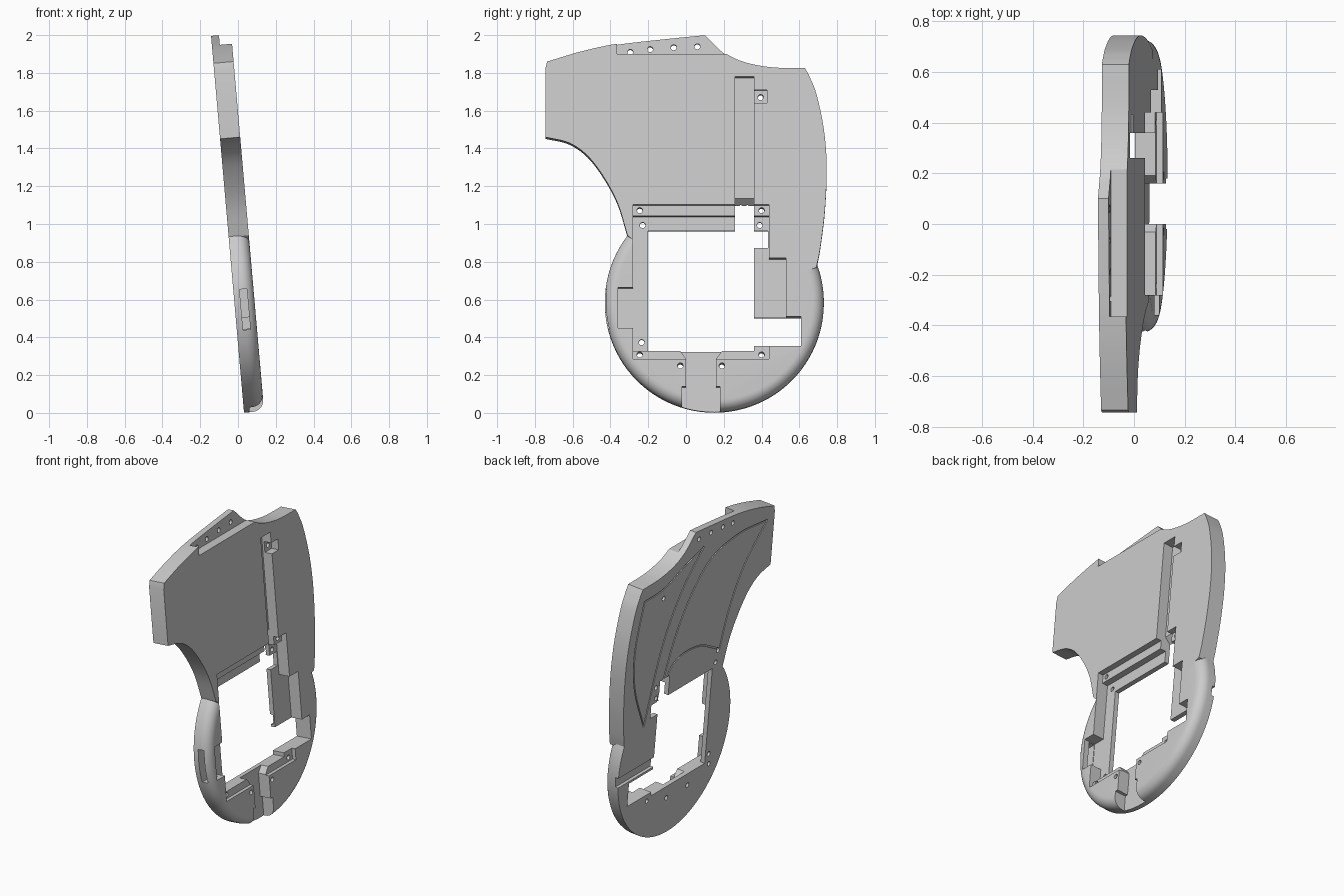
import bpy, bmesh, math
from mathutils import Vector

if "Cube" in bpy.data.objects:
    bpy.data.objects.remove(bpy.data.objects["Cube"])

T = 0.107                                   # plate thickness
S, C = math.sin(math.radians(5)), math.cos(math.radians(5))

grey = bpy.data.materials.new("light_grey")
grey.diffuse_color = (0.6, 0.6, 0.6, 1)
grey.use_nodes = True
grey.node_tree.nodes["Principled BSDF"].inputs["Base Color"].default_value = grey.diffuse_color


def make_object(name, bm):
    bmesh.ops.recalc_face_normals(bm, faces=bm.faces)
    me = bpy.data.meshes.new(name)
    bm.to_mesh(me)
    bm.free()
    ob = bpy.data.objects.new(name, me)
    bpy.context.collection.objects.link(ob)
    return ob


def prism(name, pts, lo, hi, axis="x"):
    """Extrude (y, z) points along x, or (x, z) points along y."""
    bm = bmesh.new()
    put = (lambda p, d: (d, p[0], p[1])) if axis == "x" else (lambda p, d: (p[0], d, p[1]))
    a = [bm.verts.new(put(p, lo)) for p in pts]
    b = [bm.verts.new(put(p, hi)) for p in pts]
    bm.faces.new(a)
    bm.faces.new(b[::-1])
    for i in range(len(pts)):
        j = (i + 1) % len(pts)
        bm.faces.new((a[i], b[i], b[j], a[j]))
    return make_object(name, bm)


def boolean(target, tool, op):
    mod = target.modifiers.new("bool", "BOOLEAN")
    mod.operation, mod.solver, mod.object = op, "EXACT", tool
    dg = bpy.context.evaluated_depsgraph_get()
    me = bpy.data.meshes.new_from_object(target.evaluated_get(dg))
    target.modifiers.clear()
    target.data = me
    bpy.data.objects.remove(tool)


def rect(y0, y1, z0, z1):
    return [(y0, z0), (y1, z0), (y1, z1), (y0, z1)]


def circle(y, z, r, n=16):
    return [(y + r * math.cos(2 * math.pi * i / n), z + r * math.sin(2 * math.pi * i / n)) for i in range(n)]


def spline(pts, n=6):
    """Smooth curve through the points."""
    p = [Vector(q) for q in pts]
    p = [2 * p[0] - p[1]] + p + [2 * p[-1] - p[-2]]
    out = []
    for a, b, c, d in zip(p, p[1:], p[2:], p[3:]):
        for k in range(n):
            t = k / n
            out.append(0.5 * (2 * b + (c - a) * t + (2 * a - 5 * b + 4 * c - d) * t * t
                              + (3 * b - a - 3 * c + d) * t ** 3))
    return [tuple(q) for q in out] + [tuple(pts[-1])]


def cut(pts, lo=-0.05, hi=0.2, axis="x"):
    boolean(body, prism("cutter", pts, lo, hi, axis), "DIFFERENCE")


# upper wing plate
outline = spline([(-0.745, 1.46), (-0.745, 1.82)], 1)
outline += spline([(-0.735, 1.86), (-0.55, 1.915), (-0.36, 1.955), (-0.1, 1.985), (0.1, 2.005)])
outline += spline([(0.14, 1.965), (0.2, 1.91), (0.3, 1.86), (0.45, 1.83), (0.63, 1.825)])
outline += spline([(0.65, 1.79), (0.69, 1.69), (0.73, 1.5), (0.745, 1.3), (0.735, 1.07), (0.71, 0.87), (0.69, 0.77)])
outline += [(0.6, 0.74), (-0.2, 0.85)]
outline += spline([(-0.31, 0.94), (-0.36, 1.105), (-0.43, 1.24), (-0.52, 1.36), (-0.62, 1.43)]
                  + [(-0.745, 1.46)])[:-1]
body = prism("wing_plate", outline, 0, T)

# round lower body with a rolled front edge
R, F, N = 0.58, 0.06, 96
profile = [(0, R)] + [(T - F + F * math.sin(a), R - F + F * math.cos(a))
                      for a in (math.pi / 2 * k / 7 for k in range(8))]
bm = bmesh.new()
rings = [[bm.verts.new((w, y, z)) for y, z in circle(0.15, 0.59, r, N)] for w, r in profile]
for a, b in zip(rings, rings[1:]):
    for i in range(N):
        j = (i + 1) % N
        bm.faces.new((a[i], a[j], b[j], b[i]))
bm.faces.new(rings[0])
bm.faces.new(rings[-1])
boolean(body, make_object("round_body", bm), "UNION")

# top ledge
cut(rect(-0.365, 0.3, 1.9, 2.1), 0.042)
# stepped frame around the window
cut(rect(-0.28, 0.44, 1.045, 1.102), 0.07)
cut(rect(-0.28, 0.44, 0.285, 0.36), 0.082)
cut(rect(-0.28, 0.36, 0.33, 1.045), 0.03)
cut(rect(0.355, 0.44, 0.82, 1.045), 0.03)
# side pockets and outer side slot
cut(rect(-0.36, -0.27, 0.45, 0.665), 0.03)
cut(rect(0.355, 0.53, 0.505, 0.82), 0.03)
cut(rect(-0.6, -0.3, 0.445, 0.66), 0.033, 0.072)
# long vertical slot with sloped lower end, and small screw pocket
cut(rect(0.26, 0.36, 1.14, 1.78), 0.04)
cut([(0.041, 1.142), (-0.01, 1.095), (0.2, 1.095), (0.2, 1.142)], 0.26, 0.36, "y")
cut(rect(0.355, 0.43, 1.64, 1.71), 0.055)
# window openings
cut(rect(-0.2, 0.36, 0.33, 0.97))
cut(rect(0.26, 0.36, 0.96, 1.1))
cut(rect(0.35, 0.435, 0.88, 0.97))
cut(rect(0.35, 0.61, 0.355, 0.51))
# bottom channel
cut([(-0.02, -0.1), (0.18, -0.1), (0.18, 0.14), (0.16, 0.14), (0.16, 0.29), (0.195, 0.335),
     (-0.035, 0.335), (0, 0.29), (0, 0.14), (-0.02, 0.14)], 0.03)
# cable groove on the back
cut(rect(0.35, 0.9, 0.525, 0.59), -0.05, 0.02)

# screw and string holes
for y, z in [(-0.295, 1.915), (-0.19, 1.93), (-0.065, 1.94), (0.06, 1.945), (0.395, 1.675),
             (-0.245, 1.075), (0.4, 1.075), (-0.23, 1.0), (0.39, 1.0), (-0.235, 0.38),
             (-0.245, 0.31), (0.4, 0.31), (-0.03, 0.25), (0.19, 0.25)]:
    cut(circle(y, z, 0.015))


def groove(pts, width=0.009):
    """Closed thin engraved line on the back face."""
    p = [Vector(q) for q in pts]
    left, right = [], []
    for i, q in enumerate(p):
        d = (p[min(i + 1, len(p) - 1)] - p[max(i - 1, 0)]).normalized()
        n = Vector((-d.y, d.x)) * width / 2
        left.append(tuple(q + n))
        right.append(tuple(q - n))
    cut(left + right[::-1], -0.05, 0.006)


# engraved wing panels on the back
for line in [[(-0.67, 1.79), (-0.35, 1.81), (-0.05, 1.73), (0.2, 1.42), (0.38, 0.95)],
             [(0.38, 0.95), (0.23, 1.17), (-0.02, 1.19), (-0.26, 1.08)],
             [(-0.26, 1.08), (-0.33, 1.32), (-0.46, 1.57), (-0.67, 1.79)],
             [(0.0, 1.87), (0.2, 1.65), (0.37, 1.33), (0.5, 0.85)],
             [(0.5, 0.85), (0.63, 1.15), (0.66, 1.42), (0.6, 1.73)],
             [(0.6, 1.73), (0.4, 1.74), (0.2, 1.81), (0.0, 1.87)]]:
    groove(spline(line))

# lean the plate back
for v in body.data.vertices:
    w, y, z = v.co
    v.co = (0.032 + w * C - (z - T * S) * S / C, y, z + (w - T) * S)

body.data.materials.clear()
body.data.materials.append(grey)
for f in body.data.polygons:
    f.material_index = 0
bpy.ops.object.select_all(action="DESELECT")
body.select_set(True)
bpy.context.view_layer.objects.active = body
bpy.ops.object.shade_smooth_by_angle(angle=math.radians(30))
